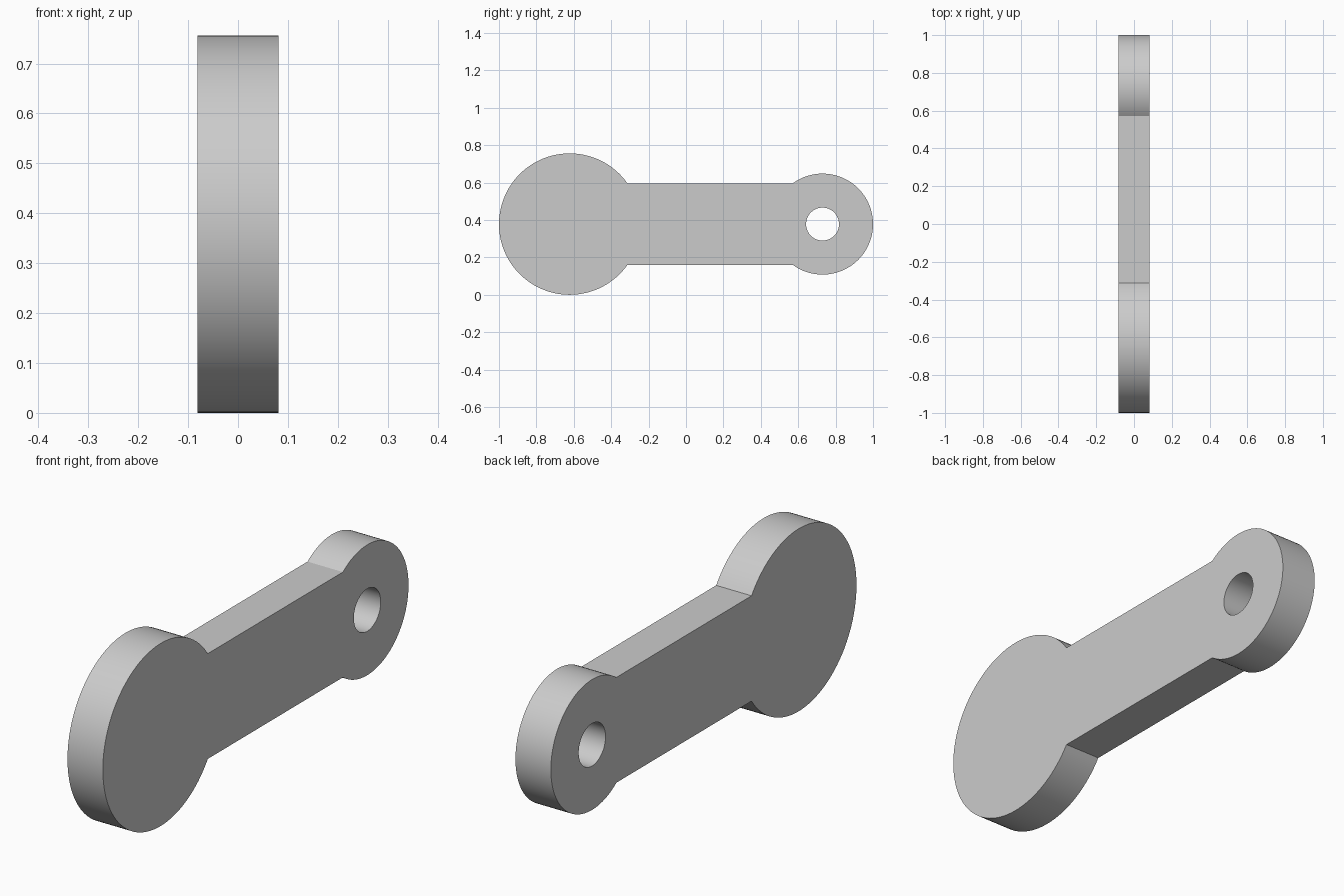
import bpy
import bmesh
from math import asin, pi, sin, cos
from mathutils import Vector

cube = bpy.data.objects.get("Cube")
if cube:
    bpy.data.objects.remove(cube, do_unlink=True)

HALF_THICK = 0.081
MID_Z = 0.378
BAR_HALF = 0.218
BIG_Y, BIG_R = -0.622, 0.378
EYE_Y, EYE_R = 0.73, 0.27
HOLE_R = 0.088


def arc(center_y, radius, start, end, steps):
    """Points along an arc in the y-z plane, both ends included."""
    angles = [start + (end - start) * i / steps for i in range(steps + 1)]
    return [(center_y + radius * cos(a), MID_Z + radius * sin(a)) for a in angles]


def add_loop(bm, points):
    verts = [bm.verts.new((-HALF_THICK, y, z)) for y, z in points]
    return [bm.edges.new((v, verts[i - 1])) for i, v in enumerate(verts)]


# Outline: two round ends joined by the straight edges of the bar
eye_cut = pi - asin(BAR_HALF / EYE_R)
big_cut = asin(BAR_HALF / BIG_R)
outline = arc(EYE_Y, EYE_R, -eye_cut, eye_cut, 72)
outline += arc(BIG_Y, BIG_R, big_cut, 2 * pi - big_cut, 84)
hole = arc(EYE_Y, HOLE_R, 0, 2 * pi, 64)[:-1]

# Fill the profile around the hole and extrude it across the thickness
bm = bmesh.new()
edges = add_loop(bm, outline) + add_loop(bm, hole)
bmesh.ops.triangle_fill(bm, use_beauty=True, edges=edges, normal=Vector((-1, 0, 0)))
result = bmesh.ops.extrude_face_region(bm, geom=bm.faces[:], use_keep_orig=True)
moved = [g for g in result["geom"] if isinstance(g, bmesh.types.BMVert)]
bmesh.ops.translate(bm, verts=moved, vec=(2 * HALF_THICK, 0, 0))
bmesh.ops.recalc_face_normals(bm, faces=bm.faces[:])

mesh = bpy.data.meshes.new("link_arm")
bm.to_mesh(mesh)
bm.free()
link_arm = bpy.data.objects.new("link_arm", mesh)
bpy.context.collection.objects.link(link_arm)

# Plain grey material
grey = bpy.data.materials.new("light_grey")
grey.use_nodes = True
color = (0.6, 0.6, 0.6, 1)
grey.diffuse_color = color
grey.node_tree.nodes["Principled BSDF"].inputs["Base Color"].default_value = color
mesh.materials.append(grey)

# Smooth round walls, sharp rims and corners
bpy.ops.object.select_all(action="DESELECT")
link_arm.select_set(True)
bpy.context.view_layer.objects.active = link_arm
bpy.ops.object.shade_smooth_by_angle(angle=pi / 6)
